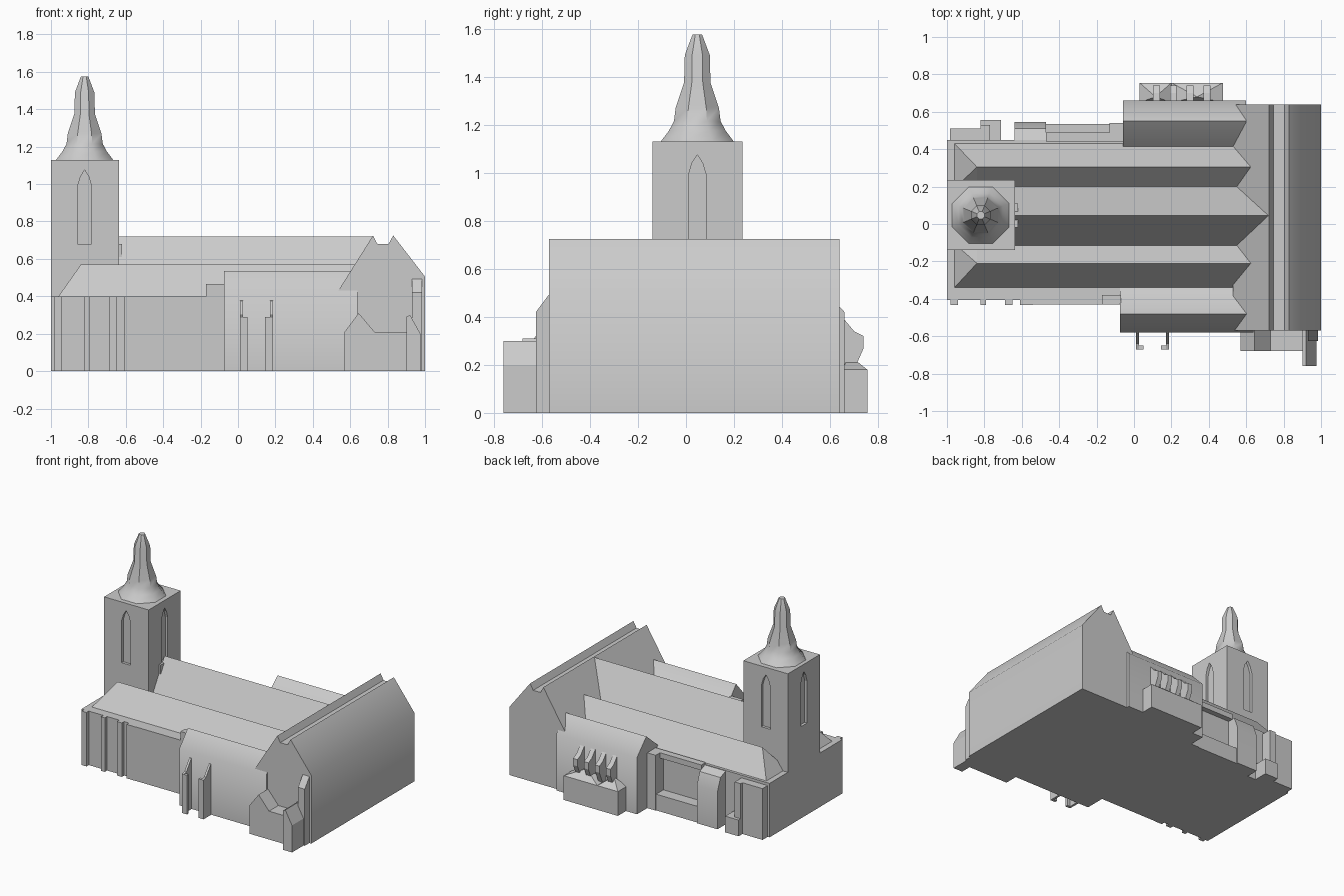
import bpy, bmesh, math

if "Cube" in bpy.data.objects:
    bpy.data.objects.remove(bpy.data.objects["Cube"])

stone = bpy.data.materials.new("pale grey stone")
stone.diffuse_color = (0.6, 0.6, 0.6, 1)
stone.use_nodes = True
stone.node_tree.nodes["Principled BSDF"].inputs["Base Color"].default_value = stone.diffuse_color


def make(name, verts, faces, smooth=None):
    me = bpy.data.meshes.new(name)
    me.from_pydata(verts, [], faces)
    bm = bmesh.new()
    bm.from_mesh(me)
    bmesh.ops.recalc_face_normals(bm, faces=bm.faces)
    bm.to_mesh(me)
    bm.free()
    me.materials.append(stone)
    ob = bpy.data.objects.new(name, me)
    bpy.context.collection.objects.link(ob)
    if smooth:
        bpy.ops.object.select_all(action='DESELECT')
        ob.select_set(True)
        bpy.context.view_layer.objects.active = ob
        bpy.ops.object.shade_smooth_by_angle(angle=math.radians(smooth))
    return ob


def prism(name, prof, axis, a, b, smooth=None):
    """Extrude a profile along x (profile y,z) or y (profile x,z)."""
    n = len(prof)
    put = (lambda t, p: (t, p[0], p[1])) if axis == 'x' else (lambda t, p: (p[0], t, p[1]))
    verts = [put(t, p) for t in (a, b) for p in prof]
    faces = [tuple(range(n)), tuple(range(n, 2 * n))]
    faces += [(i, (i + 1) % n, n + (i + 1) % n, n + i) for i in range(n)]
    return make(name, verts, faces, smooth)


def box(name, x0, x1, y0, y1, z0, z1):
    return prism(name, [(x0, z0), (x1, z0), (x1, z1), (x0, z1)], 'y', y0, y1)


def hip_roof(name, y0, yr, y1, z0, zr, z1):
    """Aisle roof: hipped at the west, running into the transept at the east."""
    v = [(-.96, y0, z0), (-.96, y1, z0), (-.84, yr, zr), (.7, y0, z0), (.7, y1, z1), (.7, yr, zr),
         (-.84, y1, z1), (-.96, y0, .3), (-.96, y1, .3), (.7, y0, .3), (.7, y1, .3)]
    f = [(0, 1, 2), (0, 2, 5, 3), (1, 6, 2), (2, 6, 4, 5), (0, 3, 9, 7), (1, 8, 10, 4, 6),
         (0, 7, 8, 1), (3, 5, 4, 10, 9), (7, 9, 10, 8)]
    make(name, v, f)


# Tower with recessed pointed windows on all four sides
tx, ty = -.82, .047
tower = box("tower", -1, -.635, -.14, .235, 0, 1.13)


def arch(c):
    return [(c - .037, .68), (c + .037, .68), (c + .037, .99), (c + .022, 1.04), (c, 1.075),
            (c - .022, 1.04), (c - .037, .99)]


cutters = [prism("window_cutter", arch(tx), 'y', -.2, -.12), prism("window_cutter", arch(tx), 'y', .215, .3),
           prism("window_cutter", arch(ty), 'x', -1.1, -.98), prism("window_cutter", arch(ty), 'x', -.655, -.5)]
for c in cutters:
    c.hide_render = True
    c.hide_viewport = True
    c.display_type = 'WIRE'
    m = tower.modifiers.new("window", 'BOOLEAN')
    m.operation = 'DIFFERENCE'
    m.solver = 'EXACT'
    m.object = c

# Eight-sided bell-shaped spire
rings = [(.152, 1.13), (.118, 1.175), (.097, 1.215), (.09, 1.27), (.055, 1.375), (.052, 1.49), (.02, 1.575)]
k = 1 / math.cos(math.pi / 8)
sv = [(tx + r * k * math.cos((i + .5) * math.pi / 4), ty + r * k * math.sin((i + .5) * math.pi / 4), z)
      for r, z in rings for i in range(8)]
sf = [(j * 8 + i, j * 8 + (i + 1) % 8, j * 8 + 8 + (i + 1) % 8, j * 8 + 8 + i)
      for j in range(len(rings) - 1) for i in range(8)]
sf += [tuple(range(8)), tuple(range(len(sv) - 8, len(sv)))]
make("spire", sv, sf, 40)

# Nave walls and the three parallel roofs
box("nave_walls", -1, .72, -.405, .45, 0, .4)
prism("nave_roof", [(-.115, .3), (.2, .3), (.2, .45), (.045, .72), (-.115, .45)], 'x', -.635, .72)
box("nave_ridge_step", -.65, -.62, -.02, .11, .4, .68)
hip_roof("front_aisle_roof", -.34, -.21, -.105, .4, .57, .44)
hip_roof("back_aisle_roof", .43, .305, .19, .4, .57, .44)

# Front wall buttresses, thicker wall and step
for x0, x1 in [(-.98, -.94), (-.82, -.79), (-.69, -.65), (-.61, -.54)]:
    box("front_buttress", x0, x1, -.432, -.4, 0, .4)
box("front_wall_thickening", -.54, -.05, -.43, -.4, 0, .4)
box("front_wall_step", -.17, -.07, -.43, -.38, 0, .465)

# Gabled side bays, front and back
prism("front_bay", [(-.34, 0), (-.58, 0), (-.58, .42), (-.48, .535), (-.385, .42), (-.34, .4)], 'x', -.075, .64, 45)
prism("back_bay", [(.4, 0), (.66, 0), (.66, .42), (.55, .535), (.415, .42), (.4, .4)], 'x', -.06, .6, 45)

# Hooked fins on the front bay
for x0, f0 in [(.01, .01), (.17, .145)]:
    prism("porch_fin", [(-.57, 0), (-.67, 0), (-.67, .29), (-.64, .3), (-.585, .375), (-.57, .38)], 'x', x0, x0 + .016)
    box("porch_fin_foot", f0, f0 + .041, -.67, -.65, 0, .29)

# Transept with double-peaked roof
prism("transept", [(.58, 0), (1, 0), (1, .505), (.83, .725), (.805, .68), (.745, .68), (.722, .725),
                   (.53, .42), (.58, .4)], 'y', -.57, .64, 45)
prism("transept_corner", [(-.55, 0), (-.625, 0), (-.625, .42), (-.565, .5), (-.55, .5)], 'x', .93, .985)

# Low annex and gabled pier at the front of the transept
prism("front_annex", [(.57, 0), (.9, 0), (.9, .21), (.73, .21), (.645, .31), (.57, .21)], 'y', -.68, -.56)
prism("front_pier", [(.9, 0), (.975, 0), (.975, .2), (.92, .3), (.9, .29)], 'y', -.76, -.56)

# Back wall: sill, recessed panel frame and stepped blocks
box("back_sill", -.47, -.05, .44, .535, 0, .12)
box("back_panel_top", -.47, -.05, .44, .49, .37, .41)
box("back_panel_post", -.13, -.05, .44, .54, 0, .41)
prism("back_block", [(.44, 0), (.545, 0), (.545, .28), (.51, .37), (.44, .4)], 'x', -.64, -.47, 45)
box("back_low_block", -.82, -.71, .44, .555, 0, .12)
box("back_pier", -.82, -.77, .44, .53, 0, .38)
box("back_corner_block", -.985, -.82, .44, .51, 0, .38)

# Back annex with peaked caps and short piers
box("back_annex", .03, .475, .65, .755, 0, .18)
for x0, x1 in [(.03, .2), (.2, .475)]:
    make("annex_cap", [(x0, .65, .18), (x1, .65, .18), (x1, .755, .18), (x0, .755, .18), ((x0 + x1) / 2, .68, .24)],
         [(0, 1, 2, 3), (0, 1, 4), (1, 2, 4), (2, 3, 4), (3, 0, 4)])
for x in (.12, .21, .3, .39):
    prism("annex_pier", [(.65, .17), (.7, .18), (.74, .27), (.74, .32), (.7, .34), (.65, .4)], 'x', x - .018, x + .018)
